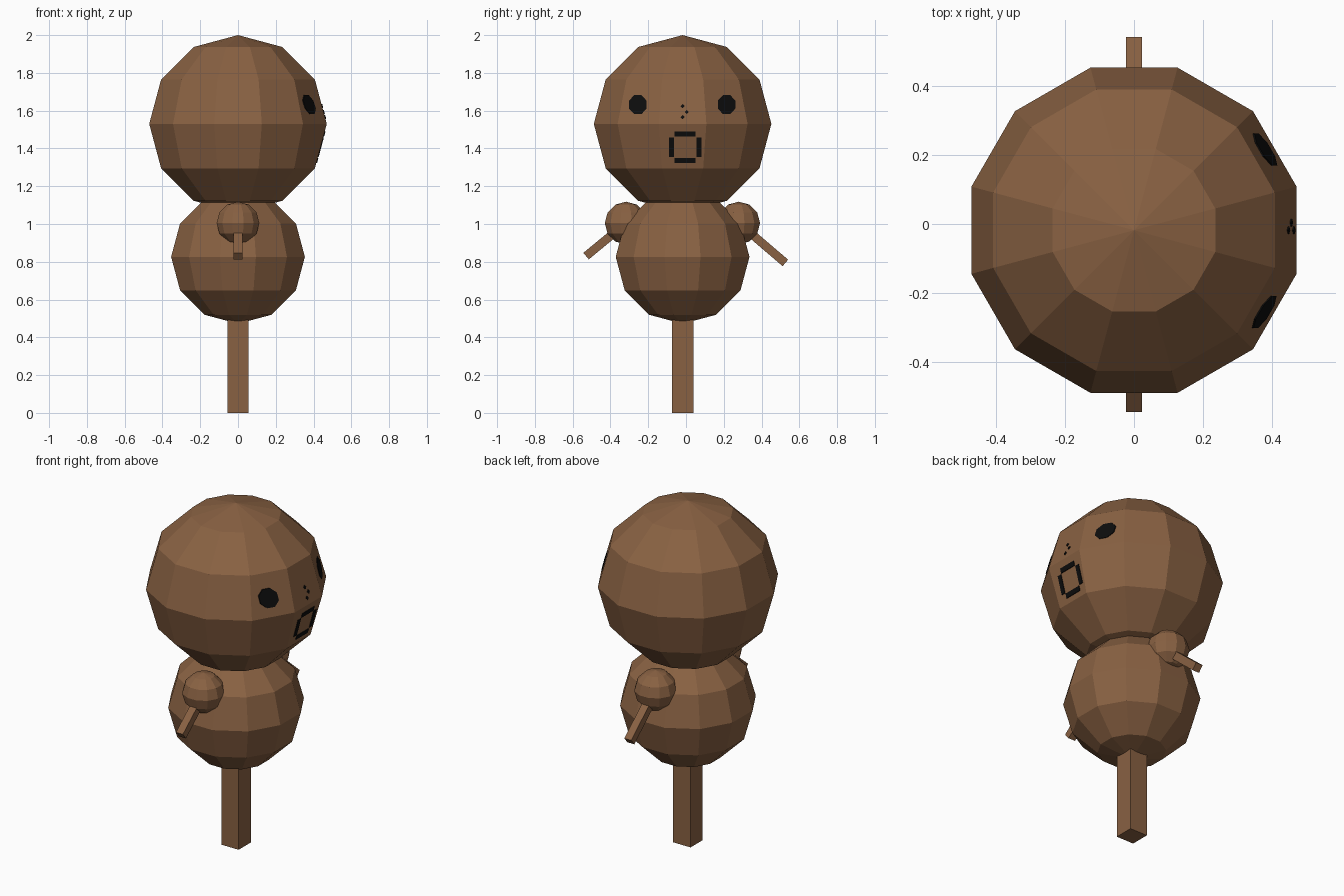
import bpy, bmesh, math
from mathutils import Vector, Matrix

if "Cube" in bpy.data.objects:
    bpy.data.objects.remove(bpy.data.objects["Cube"])

CY = -0.018                     # body axis in y
HEAD = Vector((0, CY, 1.53))
R = 0.47


def material(name, rgb):
    m = bpy.data.materials.new(name)
    m.diffuse_color = (*rgb, 1)
    m.use_nodes = True
    m.node_tree.nodes["Principled BSDF"].inputs["Base Color"].default_value = m.diffuse_color
    return m


wood = material("brown wood", (0.25, 0.12, 0.055))
black = material("black paint", (0.004, 0.004, 0.004))


def finish(name, bm, mat):
    bmesh.ops.recalc_face_normals(bm, faces=bm.faces)
    me = bpy.data.meshes.new(name)
    bm.to_mesh(me)
    bm.free()
    me.materials.append(mat)
    ob = bpy.data.objects.new(name, me)
    bpy.context.collection.objects.link(ob)
    return ob


def ball(name, centre, r):
    # 12-sided ball with flat facets facing the axes
    bm = bmesh.new()
    bmesh.ops.create_uvsphere(bm, u_segments=12, v_segments=6, radius=r)
    w = 1 / math.cos(math.radians(15))
    m = (Matrix.Translation(centre) @ Matrix.Diagonal((w, w, 1, 1))
         @ Matrix.Rotation(math.radians(15), 4, 'Z'))
    bmesh.ops.transform(bm, matrix=m, verts=bm.verts)
    finish(name, bm, wood)


def stick(name, a, b, width):
    # square bar from a to b, one side facing x
    a, b = Vector(a), Vector(b)
    d = (b - a).normalized()
    u = Vector((1, 0, 0))
    v = d.cross(u)
    bm = bmesh.new()
    bmesh.ops.create_cube(bm, size=1)
    for p in bm.verts:
        c = p.co.copy()
        p.co = (a + b) / 2 + u * c.x * width + v * c.y * width + d * c.z * (b - a).length
    finish(name, bm, wood)


def plate(name, outline, azimuth):
    # thin plate laid on the head facet; the outline is given in (y, z)
    a = math.radians(azimuth)
    k = math.tan(math.radians(15))

    def on_head(y, z, lift):
        d = R - k * abs(z - HEAD.z) + lift
        s = (y - CY - d * math.sin(a)) / math.cos(a)
        return Vector((d * math.cos(a) - s * math.sin(a), y, z))

    bm = bmesh.new()
    front = [bm.verts.new(on_head(y, z, 0.004)) for y, z in outline]
    back = [bm.verts.new(on_head(y, z, -0.003)) for y, z in outline]
    bm.faces.new(front)
    bm.faces.new(back[::-1])
    n = len(outline)
    for i in range(n):
        j = (i + 1) % n
        bm.faces.new((front[i], back[i], back[j], front[j]))
    finish(name, bm, black)


def ngon(y, z, ry, rz, n, turn=0):
    return [(y + ry * math.cos(turn + i * math.tau / n),
             z + rz * math.sin(turn + i * math.tau / n)) for i in range(n)]


# head, body and stand
ball("head", HEAD, R)
ball("body", Vector((0, CY, 0.826)), 0.354)
stick("stand", (0, CY, 0), (0, CY, 0.56), 0.113)

# shoulders and arms
for side, y, end in (("left", -0.317, (0, -0.529, 0.83)), ("right", 0.279, (0, 0.526, 0.794))):
    ball(side + "_shoulder", Vector((0, y, 1.005)), 0.113)
    stick(side + "_arm", (0, y, 1.005), end, 0.045)

# eyes
for side, y, az in (("left", -0.255, -30), ("right", 0.215, 30)):
    plate(side + "_eye", ngon(y, 1.632, 0.05, 0.055, 8, math.pi / 8), az)

# nose marks
for i, (y, z) in enumerate(((-0.018, 1.624), (0.004, 1.593), (-0.018, 1.566))):
    plate(f"nose_mark_{i + 1}", ngon(y, z, 0.011, 0.011, 4), 0)

# mouth made of four strokes
for name, y, z, hy, hz in (("top", -0.005, 1.477, 0.055, 0.013), ("bottom", -0.005, 1.337, 0.055, 0.013),
                           ("left", -0.077, 1.407, 0.013, 0.052), ("right", 0.068, 1.407, 0.013, 0.052)):
    plate("mouth_" + name, [(y - hy, z - hz), (y + hy, z - hz), (y + hy, z + hz), (y - hy, z + hz)], 0)
